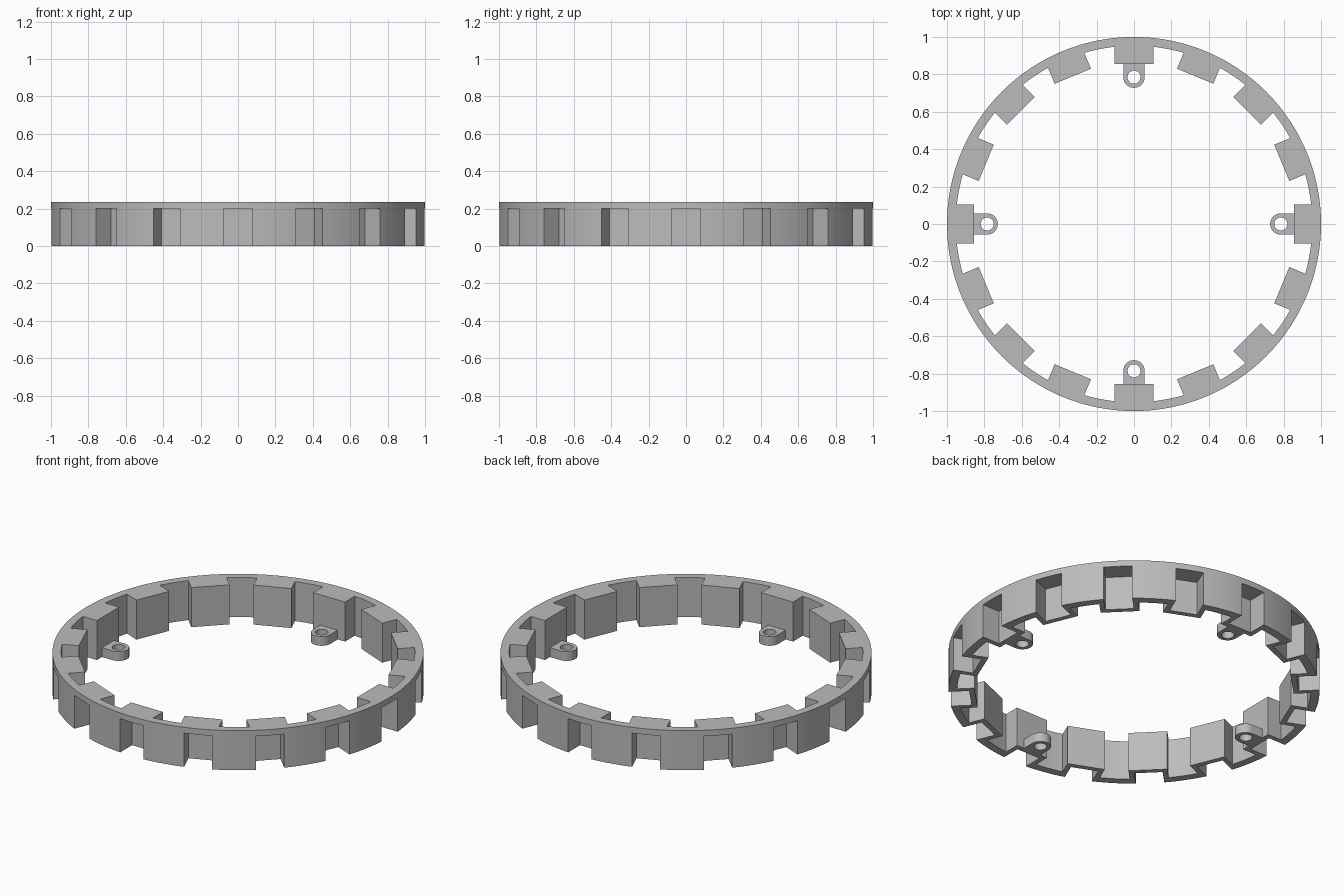
import bpy, bmesh
from math import pi, tau, sin, cos, asin, sqrt, radians
from mathutils import Matrix, Vector

if "Cube" in bpy.data.objects:
    bpy.data.objects.remove(bpy.data.objects["Cube"])

COUNT = 16                  # blocks around the ring
STEP = tau / COUNT
OUTER, INNER = 1.0, 0.953   # ring wall radii
HEIGHT = 0.235
BLOCK_IN, BLOCK_HALF = 0.855, 0.105
SLOT_IN, SLOT_HALF, SLOT_TOP = 0.885, 0.077, 0.2
LUG_R, LUG_HALF, LUG_HOLE, LUG_TOP = 0.785, 0.057, 0.035, 0.055

grey = bpy.data.materials.new("plain_grey")
grey.use_nodes = True
grey.diffuse_color = (0.5, 0.5, 0.5, 1)
grey.node_tree.nodes["Principled BSDF"].inputs["Base Color"].default_value = (0.5, 0.5, 0.5, 1)


def arc(r, a0, a1, n, cx=0.0):
    """Points from angle a0 to a1, both ends included."""
    angles = [a0 + (a1 - a0) * i / n for i in range(n + 1)]
    return [(cx + r * cos(a), r * sin(a)) for a in angles]


def circle(r, n, cx=0.0):
    return arc(r, 0, tau, n, cx)[:-1]


def turn(points, a):
    return [(x * cos(a) - y * sin(a), x * sin(a) + y * cos(a)) for x, y in points]


def prism(name, loops, z0, z1):
    """Extrude a flat outline, with holes, from z0 to z1."""
    bm = bmesh.new()
    edges = []
    for loop in loops:
        vs = [bm.verts.new((x, y, z0)) for x, y in loop]
        edges += [bm.edges.new((v, vs[i - 1])) for i, v in enumerate(vs)]
    bmesh.ops.triangle_fill(bm, edges=edges, use_beauty=True, normal=Vector((0, 0, 1)))
    top = bmesh.ops.extrude_face_region(bm, geom=bm.faces[:], use_keep_orig=True)["geom"]
    bmesh.ops.translate(bm, vec=(0, 0, z1 - z0),
                        verts=[g for g in top if isinstance(g, bmesh.types.BMVert)])
    bmesh.ops.recalc_face_normals(bm, faces=bm.faces[:])
    mesh = bpy.data.meshes.new(name)
    bm.to_mesh(mesh)
    bm.free()
    mesh.materials.append(grey)
    obj = bpy.data.objects.new(name, mesh)
    bpy.context.collection.objects.link(obj)
    return obj


def activate(obj):
    bpy.ops.object.select_all(action='DESELECT')
    obj.select_set(True)
    bpy.context.view_layer.objects.active = obj


def smooth(obj):
    activate(obj)
    bpy.ops.object.shade_smooth_by_angle(angle=radians(30))


# Ring wall with flat-faced blocks along the inside
edge = asin(BLOCK_HALF / INNER)
toothed = []
for k in range(COUNT):
    tooth = [(BLOCK_IN, -BLOCK_HALF), (BLOCK_IN, BLOCK_HALF)]
    toothed += turn(tooth + arc(INNER, edge, STEP - edge, 8), k * STEP)
ring = prism("ring_body", [circle(OUTER, 192), toothed], 0, HEIGHT)

# Slots cut into each block from the outside, open at the bottom
bm = bmesh.new()
size = (0.3, SLOT_HALF * 2, SLOT_TOP + 0.1)
for k in range(COUNT):
    place = (Matrix.Rotation(k * STEP, 4, 'Z')
             @ Matrix.Translation((SLOT_IN + size[0] / 2, 0, SLOT_TOP - size[2] / 2))
             @ Matrix.Diagonal((*size, 1)))
    bmesh.ops.create_cube(bm, size=1, matrix=place)
mesh = bpy.data.meshes.new("slot_cutter")
bm.to_mesh(mesh)
bm.free()
mesh.materials.append(grey)
cutter = bpy.data.objects.new("slot_cutter", mesh)
bpy.context.collection.objects.link(cutter)
cutter.hide_render = True

cut = ring.modifiers.new("slots", 'BOOLEAN')
cut.operation = 'DIFFERENCE'
cut.solver = 'EXACT'
cut.object = cutter
activate(ring)
bpy.ops.object.modifier_apply(modifier=cut.name)
bpy.data.objects.remove(cutter)
smooth(ring)

# Four screw lugs at the foot of the blocks
outline = [(BLOCK_IN + 0.005, LUG_HALF)] + arc(LUG_HALF, pi / 2, 1.5 * pi, 20, LUG_R)
outline.append((BLOCK_IN + 0.005, -LUG_HALF))
for i, side in enumerate(("left", "back", "right", "front")):
    a = i * pi / 2
    lug = prism(side + "_screw_lug",
                [turn(outline, a), turn(circle(LUG_HOLE, 32, LUG_R), a)], 0, LUG_TOP)
    smooth(lug)
